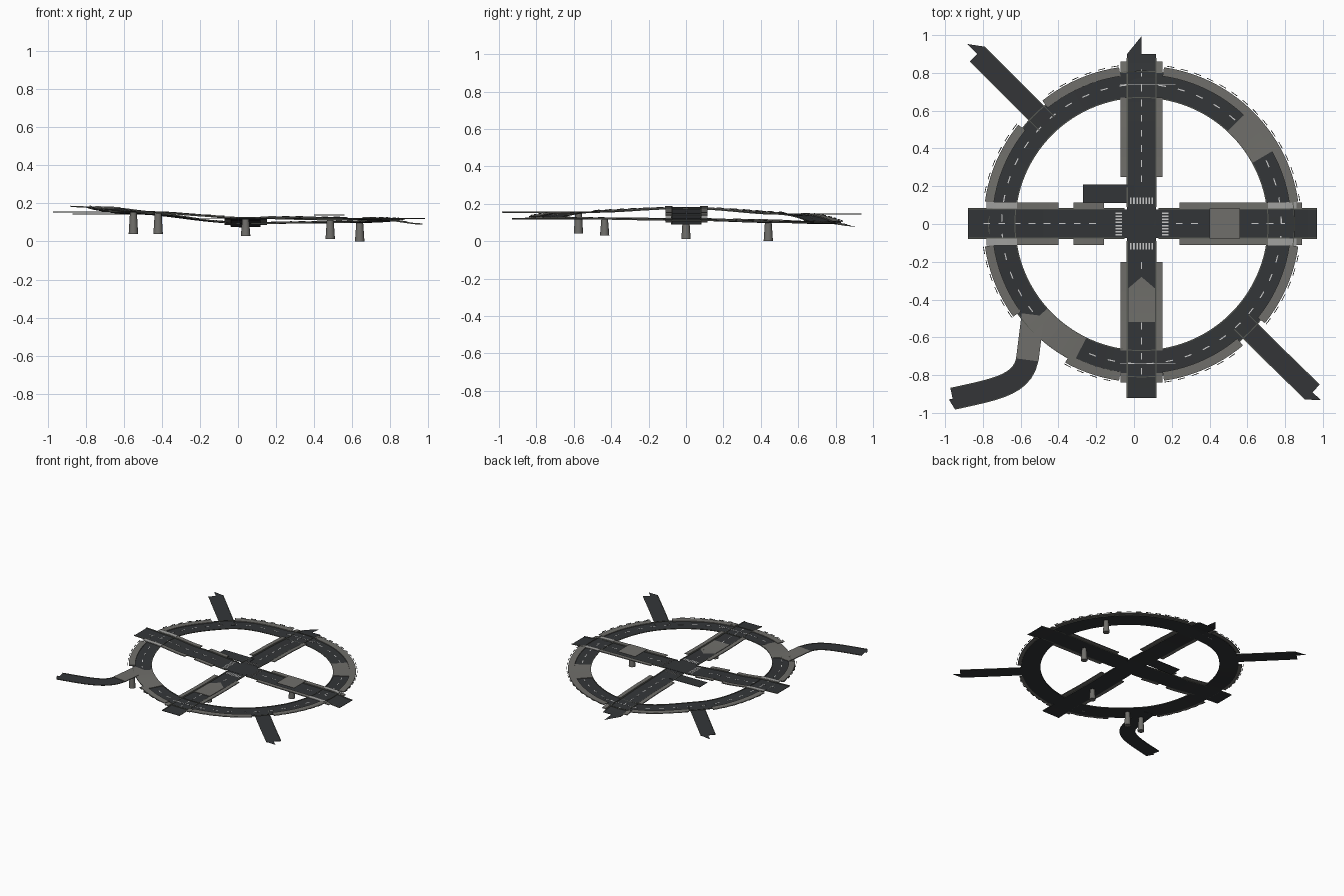
import bpy, bmesh, math
from mathutils import Vector

if "Cube" in bpy.data.objects:
    bpy.data.objects.remove(bpy.data.objects["Cube"])

def material(name, c):
    m = bpy.data.materials.new(name)
    m.diffuse_color = (*c, 1)
    m.use_nodes = True
    m.node_tree.nodes["Principled BSDF"].inputs["Base Color"].default_value = m.diffuse_color
    return m

ASPHALT = material("asphalt", (0.033, 0.036, 0.039))
CONCRETE = material("concrete", (0.16, 0.157, 0.145))
LIGHT = material("light_concrete", (0.36, 0.36, 0.35))
PAINT = material("paint", (0.6, 0.6, 0.58))
KERB = material("kerb", (0.10, 0.105, 0.09))
CX = 0.04  # ring centre in x

def new_object(name, bm, mat):
    bmesh.ops.recalc_face_normals(bm, faces=bm.faces)
    me = bpy.data.meshes.new(name)
    bm.to_mesh(me)
    bm.free()
    me.materials.append(mat)
    ob = bpy.data.objects.new(name, me)
    bpy.context.collection.objects.link(ob)
    return ob

def interp(table, t):
    for (a, za), (b, zb) in zip(table, table[1:]):
        if t <= b:
            f = max(0, (t - a) / (b - a))
            return za + (zb - za) * f * f * (3 - 2 * f)
    return table[-1][1]

def ribbon(bm, path, o0, o1, dz=0.0, th=0.003):
    """Thin slab between side offsets o0..o1 (left positive) along a path."""
    path = [Vector(p) for p in path]
    closed = (path[0] - path[-1]).length < 1e-5
    if closed:
        path.pop()
    n, rows = len(path), []
    for i, p in enumerate(path):
        a = path[i - 1] if closed or i else p
        b = path[(i + 1) % n] if closed or i < n - 1 else p
        d = (b - a).xy.normalized()
        side = Vector((-d.y, d.x, 0))
        rows.append([bm.verts.new(p + side * o + Vector((0, 0, z)))
                     for o, z in ((o0, dz), (o1, dz), (o1, dz - th), (o0, dz - th))])
    for i in range(n if closed else n - 1):
        r, s = rows[i], rows[(i + 1) % n]
        for k in range(4):
            bm.faces.new((r[k], r[k - 1], s[k - 1], s[k]))
    if not closed:
        bm.faces.new(rows[0])
        bm.faces.new(rows[-1][::-1])

# Height profiles of the ring and of the two straight roads
RING_Z = [(0, .112), (45, .10), (90, .095), (135, .145), (180, .175),
          (225, .155), (270, .125), (315, .12), (360, .112)]
EW_Z = [(-.88, .183), (-.7, .175), (-.4, .148), (0, .122), (.5, .113), (.78, .11), (.97, .09)]
NS_Z = [(-.92, .12), (-.75, .125), (-.4, .118), (0, .122), (.4, .11), (.75, .097), (.91, .08)]
R = 0.74

def ring(a, b, step=3):
    n = max(1, round((b - a) / step))
    out = []
    for i in range(n + 1):
        t = a + (b - a) * i / n
        q = math.radians(t)
        out.append((CX + R * math.cos(q), R * math.sin(q), interp(RING_Z, t % 360)))
    return out

def line(fn, a, b):
    n = max(1, round((b - a) / 0.05))
    return [fn(a + (b - a) * i / n) for i in range(n + 1)]

def ew(a, b):
    return line(lambda x: (x, 0.002, interp(EW_Z, x)), a, b)

def ns(a, b):
    return line(lambda y: (CX, y, interp(NS_Z, y)), a, b)

def pieces(name, mat, items):
    bm = bmesh.new()
    for it in items:
        ribbon(bm, *it)
    return new_object(name, bm, mat)

def both(path, a, b, dz, th=0.003):
    return [(path, a, b, dz, th), (path, -b, -a, dz, th)]

def tip(name, path, w, ahead):
    """Ragged half-width point at the end of a road."""
    p, q = Vector(path[-1]), Vector(path[-2])
    d = (p - q).normalized()
    s = Vector((-d.y, d.x, 0))
    bm = bmesh.new()
    bm.faces.new([bm.verts.new(v) for v in (p + s * w, p + d * ahead, p)])
    new_object(name, bm, ASPHALT)

# Asphalt roads: ring, two crossing roads, three branches, short stub
arm_nw = [(-.46, .53, .145), (-.65, .72, .145), (-.83, .90, .145)]
arm_se = [(.57, -.52, .12), (.76, -.71, .12), (.945, -.89, .12)]
bez = [Vector(p) for p in ((-.535, -.48, .155), (-.56, -.68, .155))]
P = [Vector(p) for p in ((-.56, -.68, .155), (-.57, -.85, .155),
                         (-.71, -.87, .155), (-.96, -.925, .155))]
for i in range(1, 13):
    t = i / 12
    bez.append(P[0] * (1-t)**3 + P[1] * 3*t*(1-t)**2 + P[2] * 3*t*t*(1-t) + P[3] * t**3)
pieces("ring_road", ASPHALT, [(ring(0, 360), -.07, .07)])
pieces("east_west_road", ASPHALT, [(ew(-.88, .97), -.076, .076, .001)])
pieces("north_south_road", ASPHALT, [(ns(-.92, .9), -.077, .077, 0)])
pieces("northwest_branch", ASPHALT, [(arm_nw, -.055, .055)])
pieces("southeast_branch", ASPHALT, [(arm_se, -.055, .055)])
pieces("southwest_branch", ASPHALT, [(bez, -.058, .058)])
pieces("side_stub", ASPHALT, [([(-.27, .16, .122), (0, .16, .12)], -.05, .05)])
tip("north_road_tip", ns(-.9, .9), .077, .095)
tip("northwest_tip", arm_nw, -.055, .075)
tip("southeast_tip", arm_se, -.055, .06)
tip("southwest_tip", bez, .058, .02)

# Kerbs along the road edges
pieces("road_kerbs", KERB,
       both(ring(0, 360), .067, .072, .004, .006)
       + both(ew(-.88, -.05), .074, .082, .005, .007)
       + both(ew(.13, .97), .074, .082, .005, .007)
       + both(ns(-.92, -.09), .073, .079, .004, .006)
       + both(ns(.09, .88), .073, .079, .004, .006)
       + both(arm_nw, .052, .056, .003, .005)
       + both(arm_se, .052, .056, .003, .005)
       + both(bez, .055, .059, .003, .005))

# Sidewalks: outer ring segments and strips beside the crossing roads
segs = [(8, 82), (98, 129), (141, 172), (188, 216), (241, 262), (278, 310), (321, 352)]
pieces("ring_sidewalks", CONCRETE, [(ring(a, b), -.098, -.05, .008, .006) for a, b in segs])
walks = []
for a, b in ((-.75, -.40), (-.32, -.16), (.24, .71), (.86, .89)):
    walks += both(ew(a, b), .078, .112, .008, .006)
for a, b in ((.25, .67), (-.67, -.20), (.8, .86), (-.84, -.79)):
    walks += both(ns(a, b), .079, .112, .008, .006)
pieces("straight_sidewalks", CONCRETE, walks)

# Pale slabs where the east-west road crosses the ring
pieces("crossing_slabs", LIGHT, both(ew(-.78, -.62), .08, .115, .010)
       + both(ew(.71, .86), .08, .115, .010))

# Guard rails: broken thin strip outside the ring
pieces("outer_rail", KERB, [(ring(a, a + 3, 3), -.108, -.104, .010, .004)
                            for s, e in segs for a in range(s, e - 2, 5)])

# Concrete bridge decks
pieces("ring_decks", CONCRETE, [(ring(29, 47), -.07, .07, .004, .006),
                                (ring(222, 244), -.07, .07, .004, .006)])
pieces("branch_deck", CONCRETE, [(bez[:3], -.06, .06, .004, .006)])
pieces("east_deck", CONCRETE, [([(.40, .002, .14), (.56, .002, .14)], -.08, .08, .001)])
pieces("south_deck", CONCRETE, [(ns(-.52, -.34), -.07, .07, .004, .006)])
bm = bmesh.new()
bm.faces.new([bm.verts.new(v) for v in ((CX - .07, -.34, .1222), (CX + .07, -.34, .1222),
                                        (CX, -.28, .1235))])
new_object("south_deck_point", bm, CONCRETE)

# Painted centre dashes, edge lines and stop lines
dash = [(ring(a, a + 3), -.003, .003, .002, .001) for a in range(0, 360, 8)
        if not (29 <= a <= 47 or 220 <= a <= 244)]
for k in range(8):
    for s, o in ((-1, -.22), (1, .24)):
        c = o + s * k * .08
        if not .37 < c < .58 and abs(c) < .85:
            dash.append((ew(c - .018, c + .018), -.003, .003, .003, .001))
        if not -.54 < c < -.26 and abs(c) < .85:
            dash.append((ns(c - .018, c + .018), -.003, .003, .002, .001))
for y in (-.74, .74):
    z = interp(NS_Z, y) + .003
    dash.append(([(-.14, y, z), (.22, y, z)], -.002, .002, 0, .001))
pieces("lane_markings", PAINT, dash)

# Crosswalk stripes round the central junction
zebra = []
for i in range(8):
    o = -.056 + .016 * i
    for x in (-.08, .165):
        zebra.append(([(x - .017, o, .126), (x + .017, o, .126)], -.004, .004, .002, .001))
    for y in (-.117, .122):
        zebra.append(([(CX + o, y - .017, .123), (CX + o, y + .017, .123)], -.004, .004, .002, .001))
pieces("crosswalks", PAINT, zebra)

# Tapered support pillars with a small cap
for i, (x, y, z0, z1) in enumerate(((.64, .44, 0, .102), (-.42, -.575, .04, .152),
                                    (-.55, -.575, .04, .153), (CX, -.435, .03, .116),
                                    (.485, 0, .012, .112))):
    bpy.ops.mesh.primitive_cone_add(vertices=12, radius1=.025, radius2=.018, depth=z1 - z0,
                                    location=(x, y, (z0 + z1) / 2))
    ob = bpy.context.object
    ob.name = f"pillar_{i + 1}"
    ob.data.materials.append(CONCRETE)
    bpy.ops.object.shade_smooth_by_angle()
